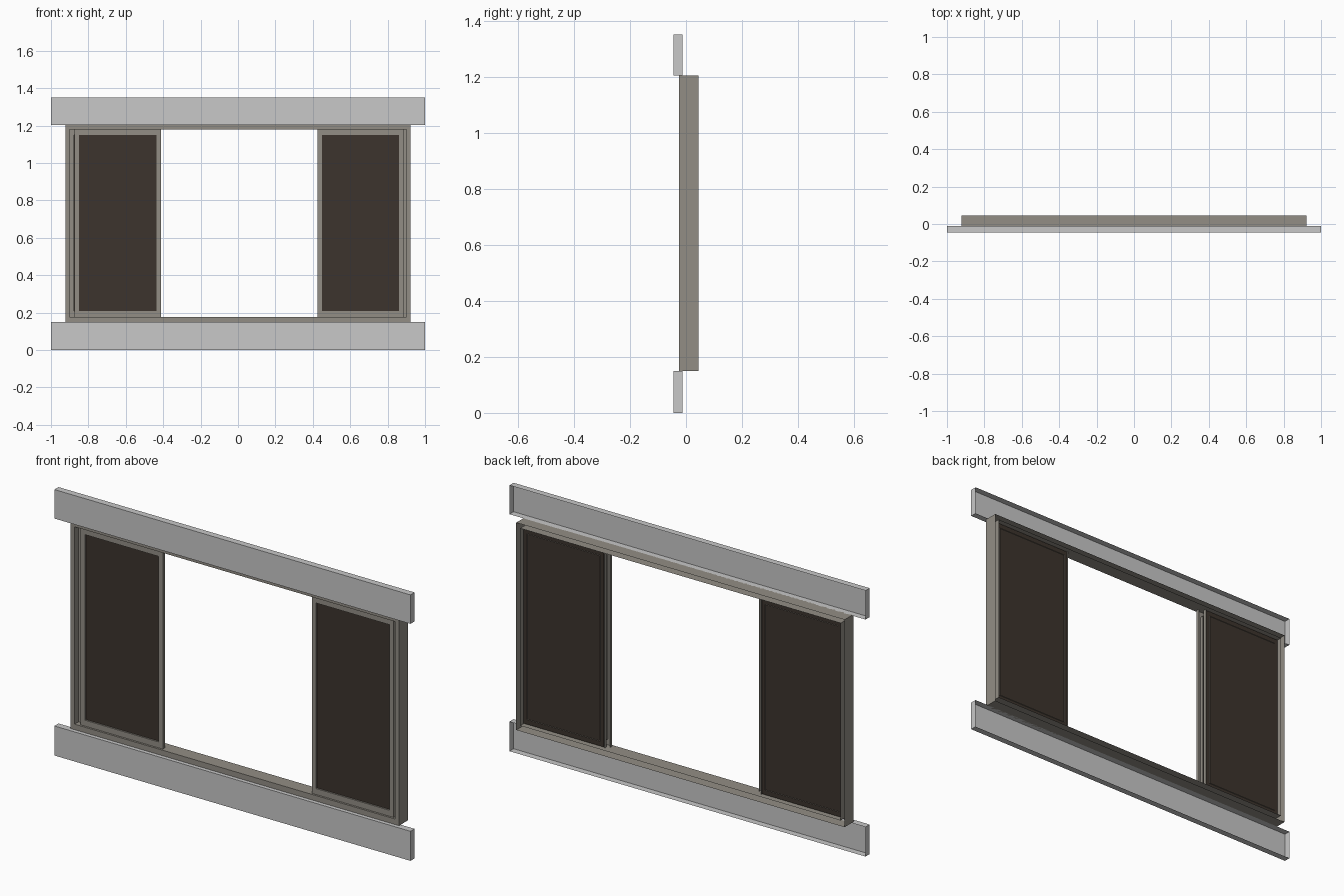
import bpy, bmesh

if "Cube" in bpy.data.objects:
    bpy.data.objects.remove(bpy.data.objects["Cube"])


def material(name, rgb):
    m = bpy.data.materials.new(name)
    m.diffuse_color = (*rgb, 1)
    m.use_nodes = True
    m.node_tree.nodes["Principled BSDF"].inputs["Base Color"].default_value = m.diffuse_color
    return m


BOARD = material("pale grey board", (0.58, 0.58, 0.58))
FRAME = material("warm grey frame", (0.29, 0.27, 0.235))
PANEL = material("dark brown panel", (0.045, 0.034, 0.026))


def finish(bm, name, mat):
    bmesh.ops.recalc_face_normals(bm, faces=bm.faces)
    me = bpy.data.meshes.new(name)
    bm.to_mesh(me)
    bm.free()
    me.materials.append(mat)
    ob = bpy.data.objects.new(name, me)
    bpy.context.collection.objects.link(ob)
    return ob


def rect(bm, x0, x1, z0, z1, y):
    return [bm.verts.new((x, y, z)) for x, z in ((x0, z0), (x1, z0), (x1, z1), (x0, z1))]


def bridge(bm, a, b):
    for i in range(4):
        j = (i + 1) % 4
        bm.faces.new((a[i], a[j], b[j], b[i]))


def board(name, x0, x1, z0, z1, y0, y1, mat):
    """Pressed board: front face and four edges, open at the back."""
    bm = bmesh.new()
    f = rect(bm, x0, x1, z0, z1, y0)
    bm.faces.new(f)
    bridge(bm, f, rect(bm, x0, x1, z0, z1, y1))
    return finish(bm, name, mat)


def ring(name, x0, x1, z0, z1, bx, bz0, bz1, y0, y1, mat):
    """Rectangular channel frame, open at the back."""
    bm = bmesh.new()
    inner = (x0 + bx, x1 - bx, z0 + bz0, z1 - bz1)
    fo = rect(bm, x0, x1, z0, z1, y0)
    fi = rect(bm, *inner, y0)
    bridge(bm, fo, fi)
    bridge(bm, fo, rect(bm, x0, x1, z0, z1, y1))
    bridge(bm, fi, rect(bm, *inner, y1))
    return finish(bm, name, mat)


def sheet(name, x0, x1, z0, z1, y, mat):
    bm = bmesh.new()
    bm.faces.new(rect(bm, x0, x1, z0, z1, y))
    return finish(bm, name, mat)


# Wall boards below and above the window
board("lower_board", -1, 1, 0, 0.15, -0.045, -0.012, BOARD)
board("upper_board", -1, 1, 1.203, 1.35, -0.045, -0.012, BOARD)

# Outer window frame
ring("window_frame", -0.922, 0.922, 0.15, 1.203, 0.022, 0.028, 0.023, -0.025, 0.045, FRAME)

# Two stacked sliding sashes at each side: (name, x0, x1, front y, back y)
Z0, Z1 = 0.178, 1.18
sashes = (
    ("left_front", -0.874, -0.412, -0.015, 0.004),
    ("left_rear", -0.90, -0.438, 0.006, 0.025),
    ("right_front", 0.425, 0.884, -0.015, 0.004),
    ("right_rear", 0.441, 0.90, 0.006, 0.025),
)
for name, x0, x1, y0, y1 in sashes:
    ring(name + "_sash", x0, x1, Z0, Z1, 0.024, 0.03, 0.03, y0, y1, FRAME)
    # the rear panels cover the back of their sash
    inset = 0.004 if name.endswith("rear") else 0.024
    zin = 0.004 if name.endswith("rear") else 0.03
    yp = y1 - 0.003 if name.endswith("rear") else y0 + 0.008
    sheet(name + "_panel", x0 + inset, x1 - inset, Z0 + zin, Z1 - zin, yp, PANEL)
